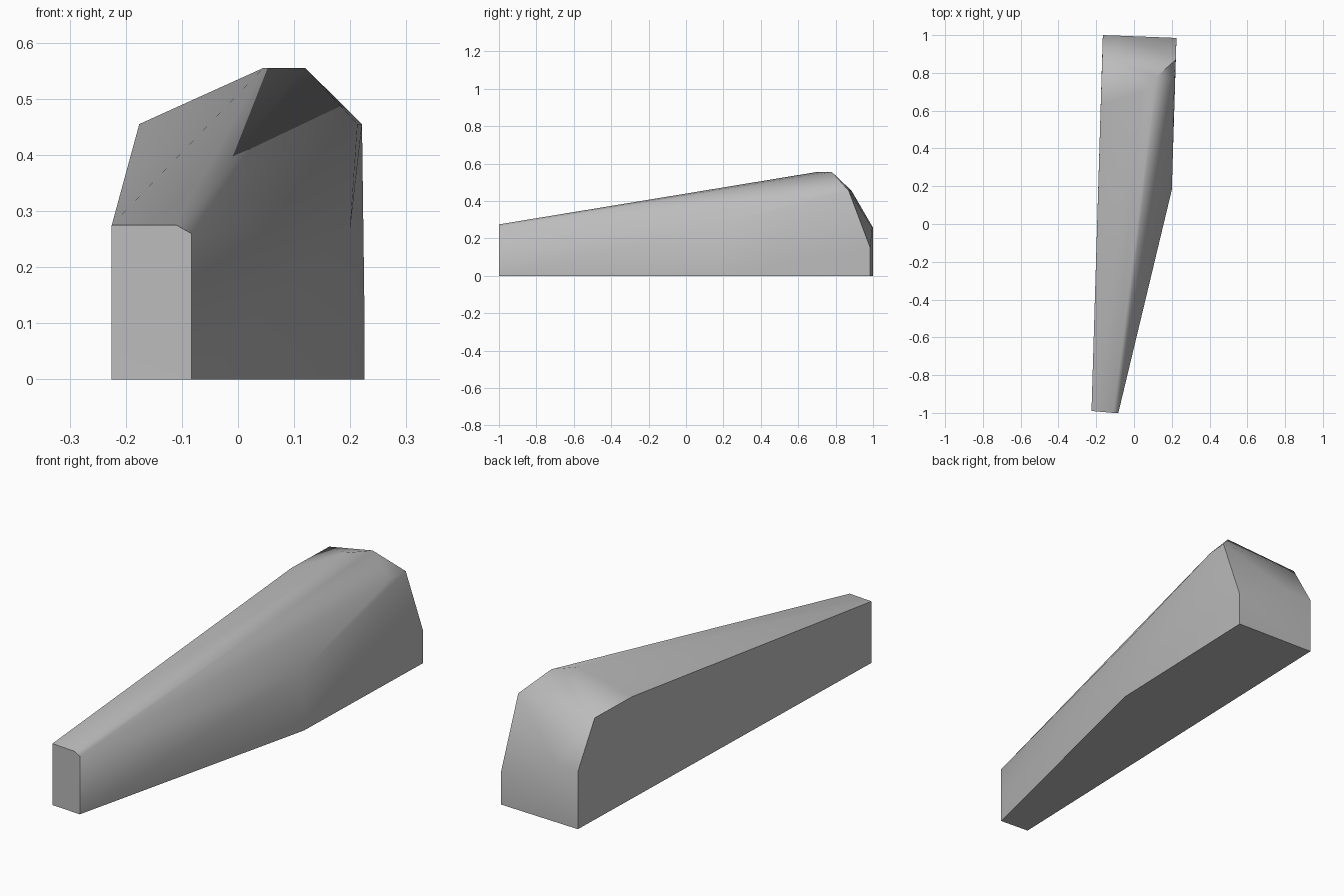
import bpy
import bmesh
import math

cube = bpy.data.objects.get("Cube")
if cube:
    bpy.data.objects.remove(cube, do_unlink=True)

# Single stone colour
grey = bpy.data.materials.new("stone_grey")
grey.use_nodes = True
colour = (0.5, 0.5, 0.5, 1)
grey.diffuse_color = colour
grey.node_tree.nodes["Principled BSDF"].inputs["Base Color"].default_value = colour

# Footprint, narrow nose, shoulders, crest and cut-off tail
footprint = [(-0.225, -0.99, 0), (-0.083, -1, 0), (0.2, 0.18, 0),
             (0.225, 0.985, 0), (-0.165, 1, 0)]
nose = [(-0.225, -0.99, 0.275), (-0.11, -1, 0.275), (-0.083, -1, 0.26)]
shoulders = [(-0.176, 0.63, 0.455), (-0.168, 0.885, 0.455), (0.2, 0.18, 0.27),
             (0.213, 0.77, 0.455), (0.221, 0.87, 0.455)]
crest = [(0.045, 0.7, 0.555), (0.12, 0.78, 0.555)]
tail = [(-0.165, 1, 0.257), (-0.055, 0.996, 0.257), (0.225, 0.985, 0.15)]

# Wrap the corners in a faceted skin
bm = bmesh.new()
for corner in footprint + nose + shoulders + crest + tail:
    bm.verts.new(corner)
bmesh.ops.convex_hull(bm, input=bm.verts[:])
bmesh.ops.delete(bm, geom=[v for v in bm.verts if not v.link_faces], context='VERTS')
bmesh.ops.dissolve_limit(bm, angle_limit=math.radians(1.5),
                         verts=bm.verts[:], edges=bm.edges[:])
bmesh.ops.recalc_face_normals(bm, faces=bm.faces[:])
mesh = bpy.data.meshes.new("rock")
bm.to_mesh(mesh)
bm.free()
mesh.materials.append(grey)
rock = bpy.data.objects.new("rock", mesh)
bpy.context.collection.objects.link(rock)

# Soft facets with crisp edges at the walls and base
bpy.ops.object.select_all(action='DESELECT')
rock.select_set(True)
bpy.context.view_layer.objects.active = rock
bpy.ops.object.shade_smooth_by_angle(angle=math.radians(45))
